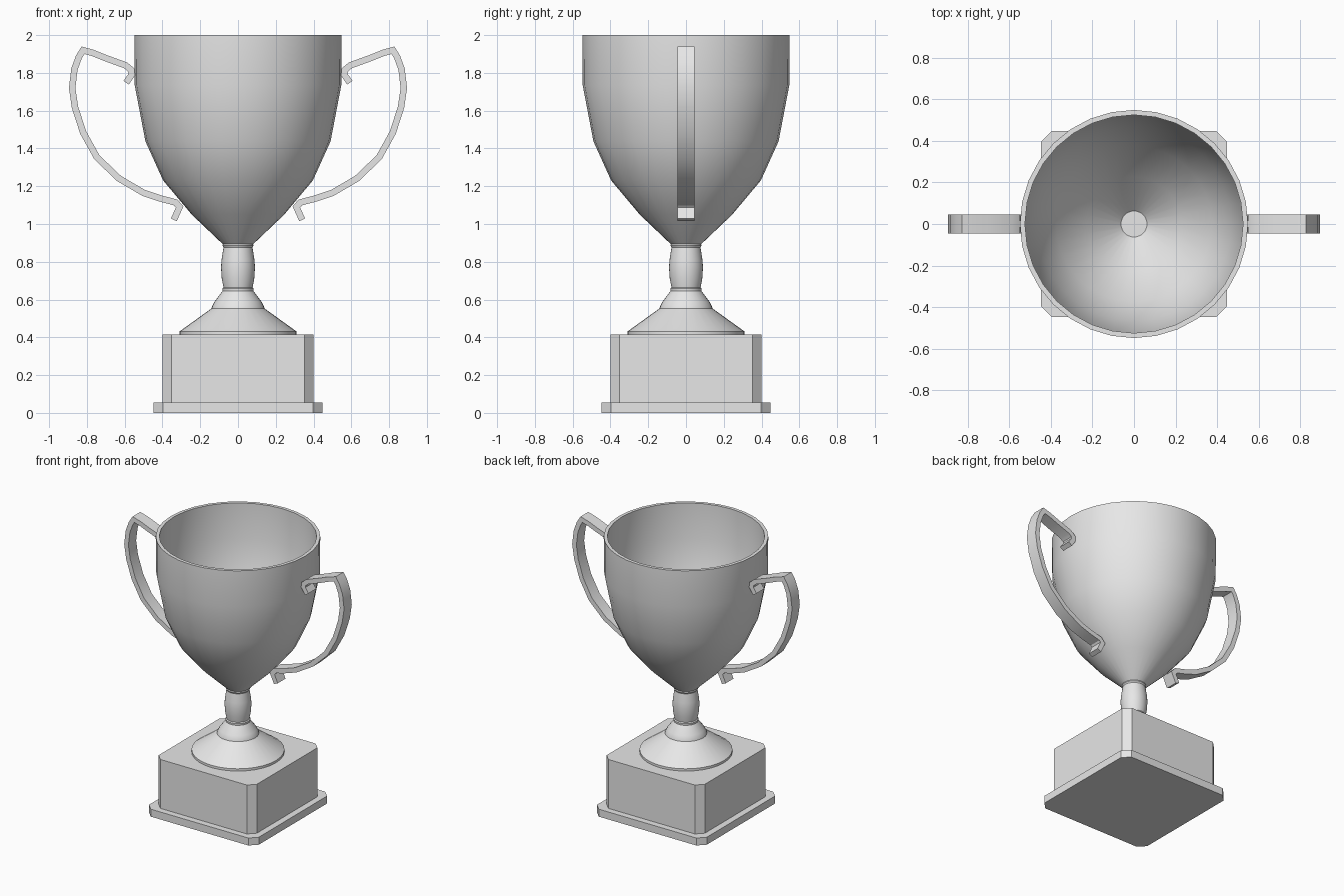
import bpy, bmesh, math
from mathutils import Vector

if "Cube" in bpy.data.objects:
    bpy.data.objects.remove(bpy.data.objects["Cube"])

metal = bpy.data.materials.new("light grey")
metal.diffuse_color = (0.8, 0.8, 0.8, 1)
metal.use_nodes = True
metal.node_tree.nodes["Principled BSDF"].inputs["Base Color"].default_value = metal.diffuse_color


def finish(bm, name, smooth=True):
    bmesh.ops.recalc_face_normals(bm, faces=bm.faces)
    mesh = bpy.data.meshes.new(name)
    bm.to_mesh(mesh)
    bm.free()
    mesh.materials.append(metal)
    ob = bpy.data.objects.new(name, mesh)
    bpy.context.collection.objects.link(ob)
    if smooth:
        bpy.ops.object.select_all(action='DESELECT')
        ob.select_set(True)
        bpy.context.view_layer.objects.active = ob
        bpy.ops.object.shade_smooth_by_angle(angle=math.radians(30))
    return ob


def lathe(name, profile, sides=32):
    bm = bmesh.new()
    verts = [bm.verts.new((r, 0, z)) for r, z in profile]
    edges = [bm.edges.new(p) for p in zip(verts, verts[1:])]
    bmesh.ops.spin(bm, geom=verts + edges, cent=(0, 0, 0), axis=(0, 0, 1),
                   angle=math.tau, steps=sides, use_duplicate=False)
    bmesh.ops.remove_doubles(bm, verts=bm.verts, dist=0.0005)
    return finish(bm, name)


def chamfered_block(name, half, cut, z0, z1):
    c = half - cut
    outline = [(half, -c), (half, c), (c, half), (-c, half),
               (-half, c), (-half, -c), (-c, -half), (c, -half)]
    bm = bmesh.new()
    low = bm.faces.new([bm.verts.new((x, y, z0)) for x, y in outline])
    top = bmesh.ops.extrude_face_region(bm, geom=[low], use_keep_orig=True)
    bmesh.ops.translate(bm, vec=(0, 0, z1 - z0),
                        verts=[v for v in top["geom"] if isinstance(v, bmesh.types.BMVert)])
    return finish(bm, name, smooth=False)


def handle(name, side, path, width=0.09, thick=0.034):
    # flat band swept along a path in the xz plane with mitred bends
    pts = [Vector(p) for p in path]
    bm = bmesh.new()
    rings = []
    for i, p in enumerate(pts):
        a = (p - pts[i - 1]).normalized() if i else None
        b = (pts[i + 1] - p).normalized() if i < len(pts) - 1 else None
        a, b = a or b, b or a
        t = (a + b).normalized()
        n = Vector((-t.y, t.x)) * (thick / 2 / max(t.dot(a), 0.6))
        rings.append([bm.verts.new((side * (p.x + s * n.x), y * width / 2, p.y + s * n.y))
                      for s, y in ((1, 1), (1, -1), (-1, -1), (-1, 1))])
    for r, q in zip(rings, rings[1:]):
        for k in range(4):
            j = (k + 1) % 4
            bm.faces.new((r[k], r[j], q[j], q[k]))
    bm.faces.new(rings[0])
    bm.faces.new(rings[-1])
    return finish(bm, name)


# square plinth
chamfered_block("plinth_plate", 0.447, 0.05, 0, 0.055)
chamfered_block("plinth_block", 0.40, 0.048, 0.055, 0.415)

# round foot and stem
lathe("foot", [(0, 0.415), (0.31, 0.415), (0.31, 0.432), (0.295, 0.442), (0.14, 0.553),
               (0.137, 0.565), (0.125, 0.588), (0.08, 0.648), (0, 0.648)])
lathe("stem", [(0, 0.645), (0.082, 0.645), (0.083, 0.658), (0.077, 0.665), (0.086, 0.71),
               (0.09, 0.77), (0.087, 0.81), (0.077, 0.875), (0.082, 0.885), (0.08, 0.895),
               (0, 0.895)])

# hollow bowl
outer = [(0.077, 0.89), (0.245, 1.05), (0.396, 1.23), (0.49, 1.437), (0.547, 1.735), (0.549, 2.0)]
inner = [(0.525, 2.0), (0.525, 1.74), (0.468, 1.445), (0.375, 1.245), (0.228, 1.07), (0.0625, 0.91)]
lathe("bowl", [(0, 0.89)] + outer + inner + [(0, 0.91)])

# handles, curled at both ends
path = [(0.34, 1.022), (0.309, 1.09), (0.33, 1.114), (0.41, 1.135), (0.50, 1.165),
        (0.63, 1.241), (0.747, 1.353), (0.82, 1.485), (0.863, 1.618), (0.878, 1.72),
        (0.866, 1.82), (0.842, 1.885), (0.82, 1.92), (0.77, 1.906), (0.70, 1.878),
        (0.595, 1.84), (0.565, 1.815), (0.563, 1.79), (0.592, 1.748)]
handle("handle_right", 1, path)
handle("handle_left", -1, path)
